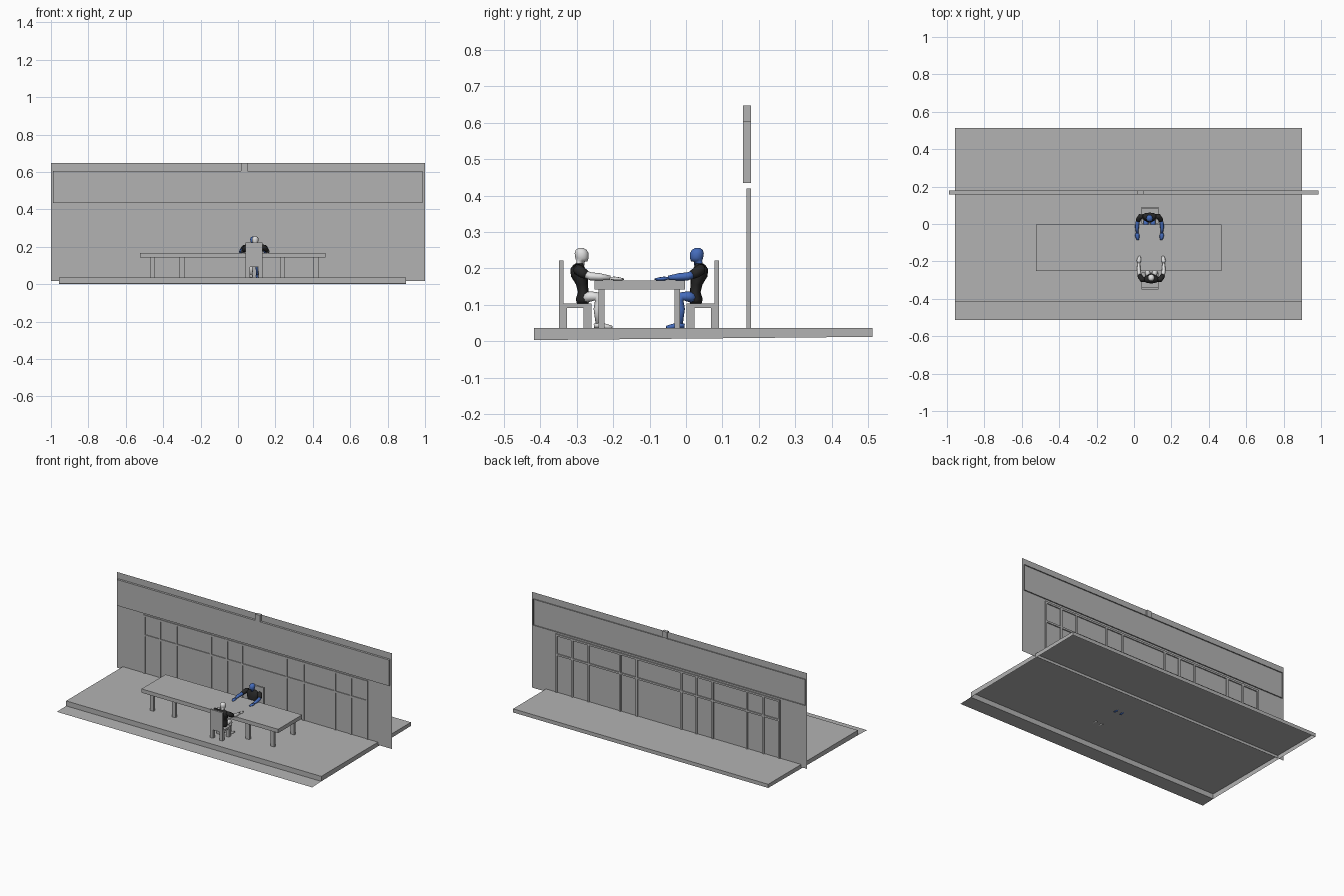
import bpy, bmesh, math
from mathutils import Matrix, Vector

if "Cube" in bpy.data.objects:
    bpy.data.objects.remove(bpy.data.objects["Cube"])


def mat(name, rgb):
    m = bpy.data.materials.new(name)
    m.diffuse_color = (*rgb, 1)
    m.use_nodes = True
    m.node_tree.nodes["Principled BSDF"].inputs["Base Color"].default_value = m.diffuse_color
    return m


GREY = mat("light grey", (0.45, 0.45, 0.45))
WHITE = mat("off white", (0.75, 0.75, 0.75))
BLUE = mat("blue", (0.06, 0.15, 0.50))
BLACK = mat("black", (0.02, 0.02, 0.02))


def finish(bm, name, m, smooth=False):
    me = bpy.data.meshes.new(name)
    bmesh.ops.recalc_face_normals(bm, faces=bm.faces)
    for f in bm.faces:
        f.smooth = smooth
    bm.to_mesh(me)
    bm.free()
    me.materials.append(m)
    ob = bpy.data.objects.new(name, me)
    bpy.context.collection.objects.link(ob)
    return ob


def add_box(bm, x0, x1, y0, y1, z0, z1):
    M = Matrix.Translation(((x0 + x1) / 2, (y0 + y1) / 2, (z0 + z1) / 2)) @ \
        Matrix.Diagonal((x1 - x0, y1 - y0, z1 - z0, 1))
    return bmesh.ops.create_cube(bm, size=1, matrix=M)["verts"]


def boxes(name, lst, m=GREY, open_dir=None):
    """Boxes as one object; faces pointing along open_dir are left out."""
    bm = bmesh.new()
    for b in lst:
        add_box(bm, *b)
    if open_dir:
        bm.normal_update()
        gone = [f for f in bm.faces if f.normal.dot(Vector(open_dir)) > 0.9]
        bmesh.ops.delete(bm, geom=gone, context="FACES")
    return finish(bm, name, m)


def sheet(name, pts):
    bm = bmesh.new()
    bm.faces.new([bm.verts.new(p) for p in pts])
    return finish(bm, name, GREY)


# floor: slab open underneath, bottom edge slightly tilted, thin apron in front
slab = boxes("floor_slab", [(-0.957, 0.898, -0.418, 0.513, 0.003, 0.036)], open_dir=(0, 0, -1))
for v in slab.data.vertices:
    if v.co.z < 0.02 and v.co.y > 0:
        v.co.z = 0.012
sheet("front_apron", [(-0.957, -0.513, 0), (0.898, -0.513, 0),
                      (0.898, -0.418, 0.003), (-0.957, -0.418, 0.003)])

# wall sheet, fascia (open at the back) and small post on top
WY = 0.171
sheet("wall", [(-1, WY, 0.018), (1, WY, 0.018), (1, WY, 0.647), (-1, WY, 0.647)])
boxes("fascia", [(-0.989, 0.987, 0.157, 0.178, 0.434, 0.605)], open_dir=(0, 1, 0))
boxes("top_post", [(0.015, 0.05, 0.157, 0.178, 0.605, 0.647)])

# window bars, showing on both sides of the wall
XS = (-0.80, -0.685, -0.566, -0.316, -0.199, -0.088, 0.235, 0.357, 0.587, 0.704, 0.82)
B = 0.006
bars = [(x - B, x + B, 0.166, 0.178, 0.036, 0.42) for x in XS]
bars += [(XS[0], XS[-1], 0.1662, 0.1778, z - B, z + B) for z in (0.413, 0.285)]
boxes("window_bars", bars)

# table
boxes("table_top", [(-0.525, 0.468, -0.252, -0.003, 0.142, 0.167)])
boxes("table_legs", [(x - 0.013, x + 0.013, y - 0.008, y + 0.008, 0.036, 0.142)
                     for x in (-0.458, -0.30, 0.237, 0.418) for y in (-0.232, -0.024)])


# chairs: s = 1 has its back at low y, s = -1 is turned round
def chair(name, yb, s):
    def bx(x0, x1, a, b, z0, z1):
        ya, yc = sorted((yb + s * a, yb + s * b))
        return (x0, x1, ya, yc, z0, z1)
    x0, x1, w = 0.041, 0.131, 0.022
    parts = [bx(x0, x1, 0, 0.012, 0.104, 0.222), bx(x0, x1, 0, 0.089, 0.091, 0.104)]
    for a in (x0, x1 - w):
        for d in (0, 0.067):
            parts.append(bx(a, a + w, d, d + w, 0.0365, 0.091))
    boxes(name, parts)


chair("near_chair", -0.349, 1)
chair("far_chair", 0.091, -1)


def loft(bm, rings, n=10):
    """rings: (centre, u axis, v axis) joined into a capped tube."""
    prev = None
    for i, (c, u, v) in enumerate(rings):
        ring = [bm.verts.new(Vector(c) + u * math.cos(2 * math.pi * k / n)
                             + v * math.sin(2 * math.pi * k / n)) for k in range(n)]
        if prev:
            for k in range(n):
                bm.faces.new((prev[k], prev[(k + 1) % n], ring[(k + 1) % n], ring[k]))
        if i in (0, len(rings) - 1):
            bm.faces.new(ring)
        prev = ring


def stack(bm, rows):
    """Upright loft from rows of (y, z, x radius, y radius)."""
    loft(bm, [((0, y, z), Vector((rx, 0, 0)), Vector((0, ry, 0))) for y, z, rx, ry in rows], 12)


def limb(bm, pts, flat=1.0):
    """Tapered tube through (x, y, z, radius), made for both sides."""
    for s in (1, -1):
        P = [Vector((s * p[0], p[1], p[2])) for p in pts]
        rings = []
        for i, p in enumerate(P):
            d = (P[min(i + 1, len(P) - 1)] - P[max(i - 1, 0)]).normalized()
            u = d.cross(Vector((1, 0, 0))).normalized()
            r = pts[i][3]
            rings.append((p, u * r * flat, d.cross(u) * r))
        loft(bm, rings, 8)


def person(name, skin, M):
    # dark top with short sleeves
    bm = bmesh.new()
    stack(bm, [(0.007, 0.104, 0.026, 0.016), (0.007, 0.115, 0.031, 0.019), (0.009, 0.135, 0.027, 0.015),
               (0.005, 0.155, 0.031, 0.016), (-0.002, 0.178, 0.042, 0.023),
               (-0.006, 0.198, 0.044, 0.021), (-0.005, 0.208, 0.030, 0.015), (-0.002, 0.214, 0.014, 0.011)])
    limb(bm, [(0.036, -0.008, 0.203, 0.011), (0.048, -0.006, 0.197, 0.015),
              (0.058, 0.008, 0.187, 0.014), (0.062, 0.018, 0.182, 0.012)])
    parts = [finish(bm, name + "_top", BLACK, True)]
    # head and neck
    bm = bmesh.new()
    stack(bm, [(0, 0.205, 0.011, 0.011), (0.001, 0.219, 0.011, 0.012), (0.005, 0.2195, 0.012, 0.015),
               (0.005, 0.228, 0.0165, 0.018), (0.004, 0.242, 0.018, 0.019),
               (0.003, 0.251, 0.014, 0.015), (0.002, 0.256, 0.006, 0.007)])
    parts.append(finish(bm, name + "_head", skin, True))
    # arms resting on the table, with flattened hands
    bm = bmesh.new()
    limb(bm, [(0.06, 0.012, 0.185, 0.010), (0.065, 0.030, 0.178, 0.011), (0.067, 0.052, 0.177, 0.010),
              (0.066, 0.083, 0.174, 0.006)])
    limb(bm, [(0.066, 0.081, 0.173, 0.007), (0.066, 0.094, 0.172, 0.012),
              (0.064, 0.108, 0.171, 0.010), (0.062, 0.120, 0.170, 0.005)], 0.45)
    parts.append(finish(bm, name + "_arms", skin, True))
    # legs and feet
    bm = bmesh.new()
    limb(bm, [(0.016, 0.010, 0.119, 0.014), (0.019, 0.030, 0.123, 0.014), (0.021, 0.046, 0.123, 0.012),
              (0.021, 0.052, 0.112, 0.011), (0.021, 0.047, 0.088, 0.010), (0.021, 0.049, 0.046, 0.006)])
    limb(bm, [(0.021, 0.038, 0.042, 0.007), (0.021, 0.052, 0.044, 0.010),
              (0.022, 0.072, 0.040, 0.009), (0.023, 0.088, 0.037, 0.006)], 0.8)
    parts.append(finish(bm, name + "_legs", skin, True))
    for p in parts:
        p.data.transform(M)


person("white_sitter", WHITE, Matrix.Translation((0.092, -0.291, 0)))
person("blue_sitter", BLUE, Matrix.Translation((0.083, 0.034, 0)) @ Matrix.Rotation(math.pi, 4, "Z"))
